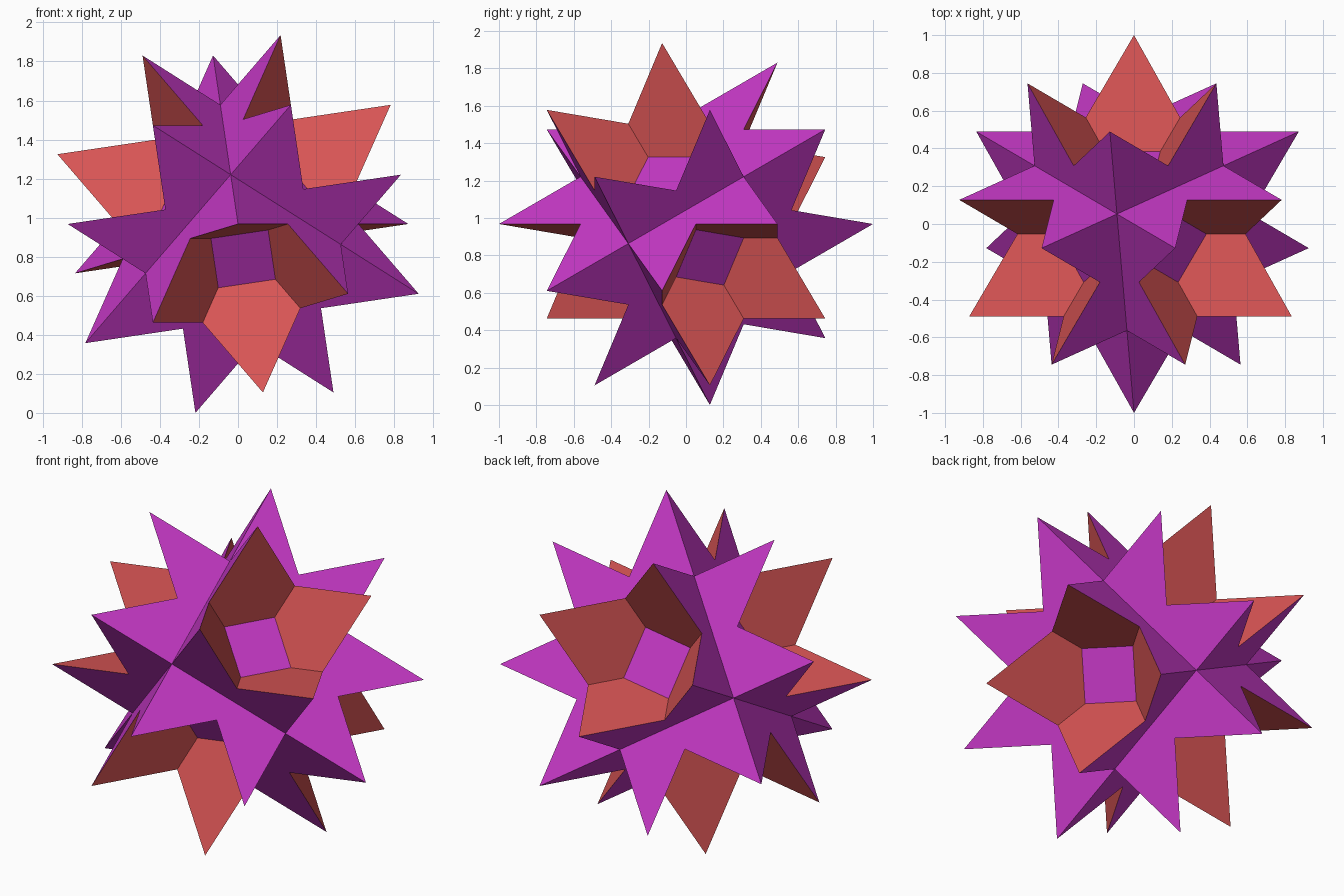
import bpy, bmesh, math
from itertools import product
from mathutils import Matrix, Vector

cube = bpy.data.objects.get("Cube")
if cube:
    bpy.data.objects.remove(cube, do_unlink=True)

# Proportions of a unit-radius star solid
ROOT = math.sqrt(2)
UNIT = 1 / math.sqrt(2 + (1 + ROOT) ** 2)
NEAR, FAR = UNIT, UNIT * (1 + ROOT)

# Tilt of the solid: rows are the world axes in its own frame
Y = Vector((-FAR, NEAR, -NEAR))
Z = Vector((-0.5, -0.5, 1 / ROOT))
TILT = Matrix((Y.cross(Z), Y, Z))
LIFT = Vector((0, 0, NEAR + FAR / ROOT))


def material(name, colour):
    mat = bpy.data.materials.new(name)
    mat.use_nodes = True
    mat.diffuse_color = (*colour, 1)
    mat.node_tree.nodes["Principled BSDF"].inputs["Base Color"].default_value = (*colour, 1)
    return mat


def build(name, polygons, mat):
    """Make one object from flat polygons, each facing away from the centre."""
    bm = bmesh.new()
    for points in polygons:
        face = bm.faces.new([bm.verts.new(TILT @ p) for p in points])
        face.normal_update()
        if face.normal.dot(face.calc_center_median()) < 0:
            face.normal_flip()
    mesh = bpy.data.meshes.new(name)
    bm.to_mesh(mesh)
    bm.free()
    mesh.materials.append(mat)
    obj = bpy.data.objects.new(name, mesh)
    obj.location = LIFT
    bpy.context.collection.objects.link(obj)


def star(axis, side):
    """Eight-pointed star outline on a plane square to the given axis."""
    points = []
    for k in range(16):
        radius = math.hypot(NEAR, FAR) if k % 2 else NEAR * ROOT
        angle = k * math.pi / 8
        p = Vector()
        p[axis] = side * NEAR
        p[(axis + 1) % 3] = radius * math.cos(angle)
        p[(axis + 2) % 3] = radius * math.sin(angle)
        points.append(p)
    return points


def triangle(signs):
    """Large triangle facing one corner direction."""
    return [Vector([s * (FAR if i == tip else -NEAR) for i, s in enumerate(signs)])
            for tip in range(3)]


# Six crossing stars and the eight triangles between them
build("star_faces", [star(a, s) for a in range(3) for s in (-1, 1)],
      material("purple", (0.56, 0.04, 0.56)))
build("triangle_faces", [triangle(s) for s in product((-1, 1), repeat=3)],
      material("coral_red", (0.69, 0.09, 0.09)))
